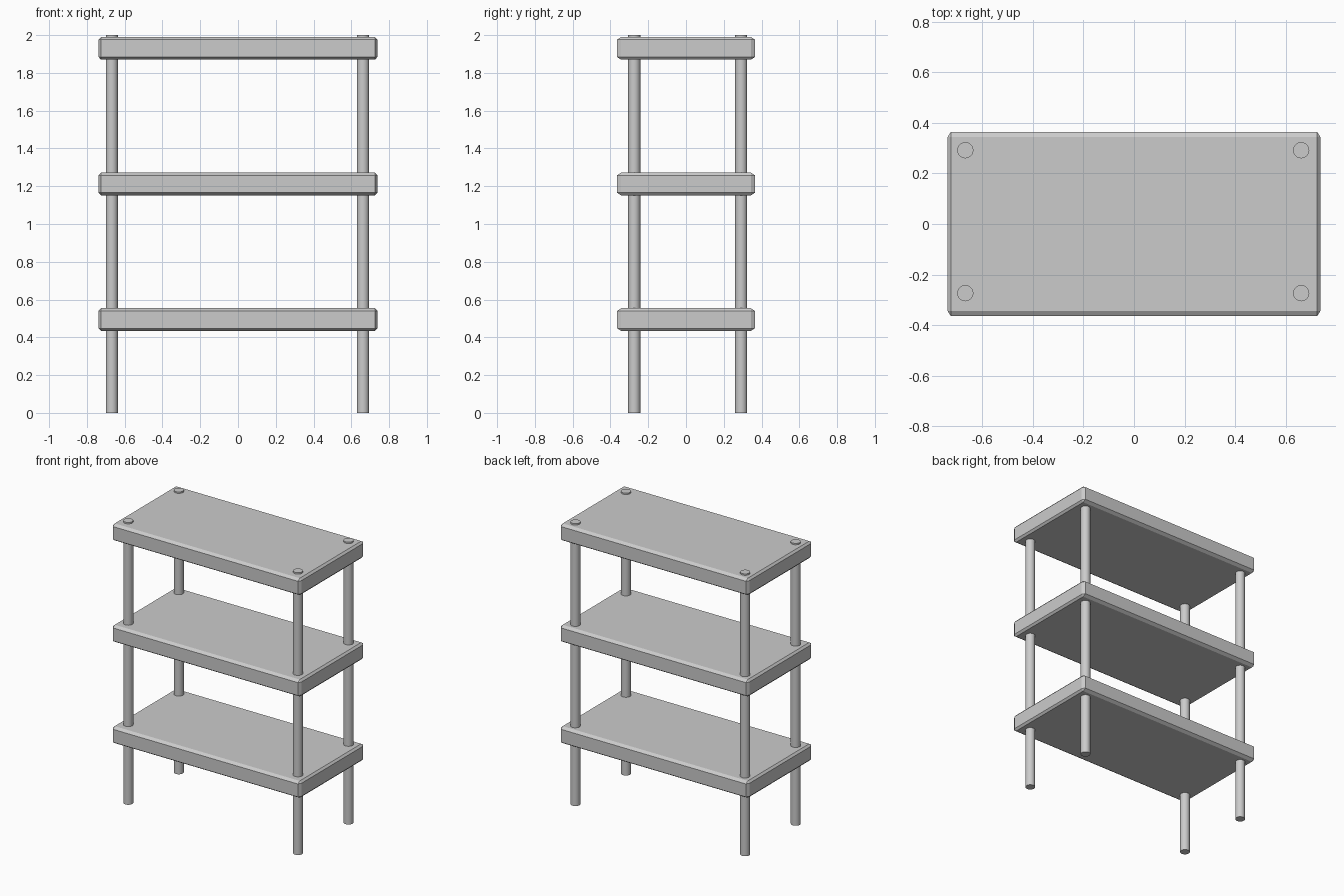
import bpy, bmesh
from math import radians
from itertools import product

if "Cube" in bpy.data.objects:
    bpy.data.objects.remove(bpy.data.objects["Cube"])

HX, HY, THICK = 0.738, 0.365, 0.12      # shelf half sizes and thickness
BX, BY, BZ = 0.013, 0.021, 0.014        # chamfer along each axis
LEG_R, LEG_H = 0.032, 2.0


def make_shelf(name, top):
    """Chamfered board: convex hull of three points per corner."""
    hz = THICK / 2
    bm = bmesh.new()
    for sx, sy, sz in product((-1, 1), repeat=3):
        for x, y, z in ((HX, HY - BY, hz - BZ),
                        (HX - BX, HY, hz - BZ),
                        (HX - BX, HY - BY, hz)):
            bm.verts.new((sx * x, sy * y, sz * z))
    bmesh.ops.convex_hull(bm, input=bm.verts)
    bmesh.ops.dissolve_limit(bm, angle_limit=radians(1),
                             verts=bm.verts, edges=bm.edges)
    bmesh.ops.recalc_face_normals(bm, faces=bm.faces)
    mesh = bpy.data.meshes.new(name)
    bm.to_mesh(mesh)
    bm.free()
    ob = bpy.data.objects.new(name, mesh)
    ob.location.z = top - hz
    bpy.context.collection.objects.link(ob)


def make_leg(name, x, y):
    bpy.ops.mesh.primitive_cylinder_add(vertices=32, radius=LEG_R, depth=LEG_H,
                                        location=(x, y, LEG_H / 2))
    bpy.context.object.name = name
    bpy.ops.object.shade_smooth_by_angle(angle=radians(30))


# Three boards, evenly spaced
for name, top in (("bottom_shelf", 0.554), ("middle_shelf", 1.272), ("top_shelf", 1.99)):
    make_shelf(name, top)

# Four round legs running through all the boards, just showing on top
for side, x in (("left", -0.668), ("right", 0.662)):
    for end, y in (("front", -0.274), ("back", 0.292)):
        make_leg(f"{end}_{side}_leg", x, y)
